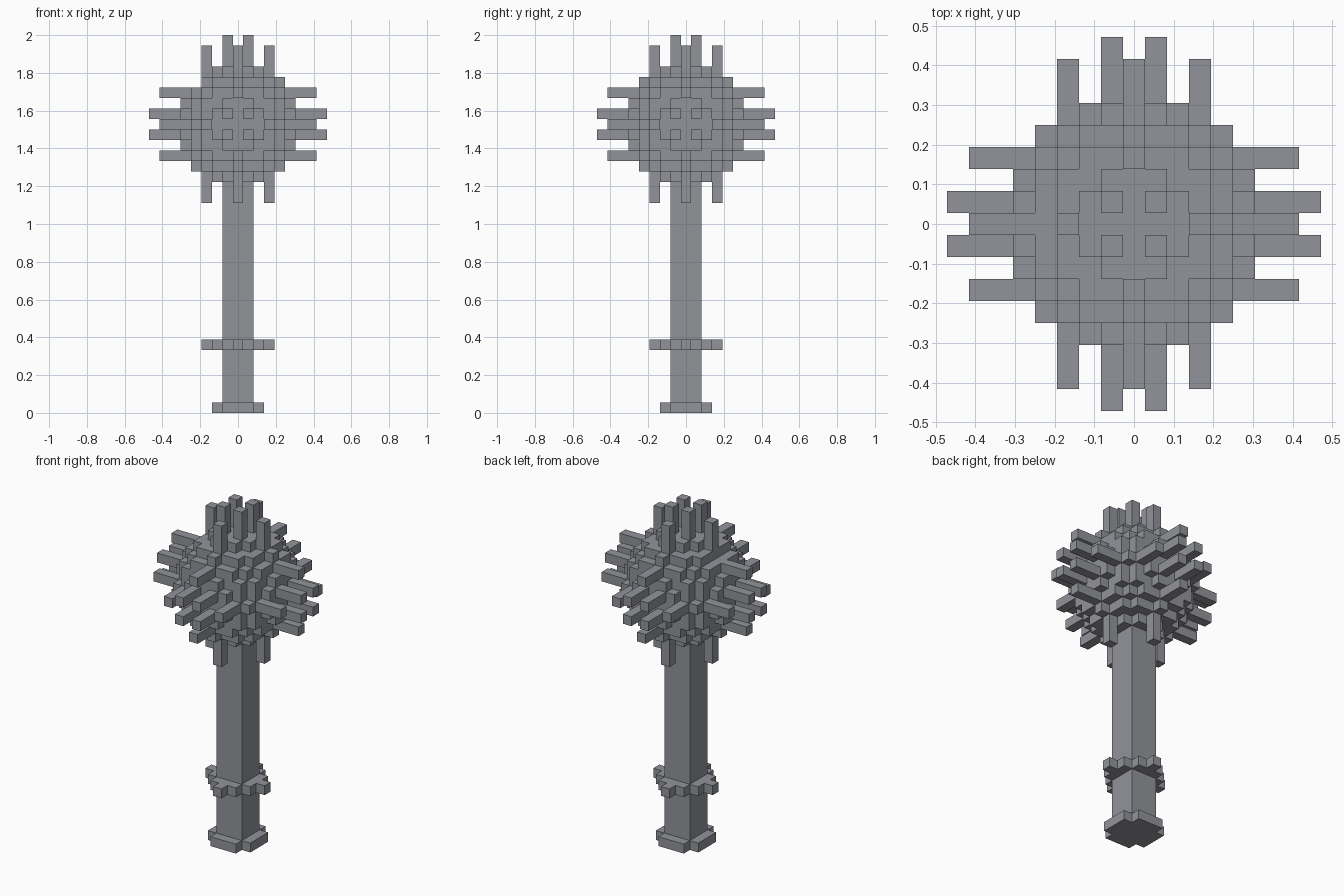
import bpy
import bmesh
from mathutils import Vector

cube = bpy.data.objects.get("Cube")
if cube:
    bpy.data.objects.remove(cube, do_unlink=True)

U = 2 / 36          # edge of one block
HEAD = 27           # layer of the head's centre
SPAN = range(-5, 6)

steel = bpy.data.materials.new("grey_steel")
steel.use_nodes = True
colour = (0.288, 0.296, 0.328, 1)
steel.diffuse_color = colour
steel.node_tree.nodes["Principled BSDF"].inputs["Base Color"].default_value = colour


def finish(name, bm):
    bmesh.ops.remove_doubles(bm, verts=bm.verts, dist=U / 100)
    bmesh.ops.dissolve_limit(bm, angle_limit=0.01, verts=bm.verts, edges=bm.edges)
    mesh = bpy.data.meshes.new(name)
    bm.to_mesh(mesh)
    bm.free()
    mesh.materials.append(steel)
    obj = bpy.data.objects.new(name, mesh)
    bpy.context.collection.objects.link(obj)
    return obj


def block_part(name, cells):
    """Outer skin of a set of blocks; layer 0 rests on the ground."""
    bm = bmesh.new()
    cells = set(cells)
    for cell in cells:
        centre = Vector(cell) + Vector((0, 0, 0.5))
        for axis in range(3):
            for sign in (-1, 1):
                normal = Vector((0, 0, 0))
                normal[axis] = sign
                if tuple(int(c) for c in Vector(cell) + normal) in cells:
                    continue
                a, b = Vector((0, 0, 0)), Vector((0, 0, 0))
                a[(axis + 1) % 3] = 0.5
                b[(axis + 2) % 3] = 0.5 * sign
                mid = centre + normal * 0.5
                bm.faces.new([bm.verts.new((mid + d) * U)
                              for d in (-a - b, a - b, a + b, b - a)])
    return finish(name, bm)


# Pommel: square plate with notched corners
block_part("pommel", [(x, y, 0) for x in SPAN for y in SPAN if x*x + y*y <= 5])

# Shaft from pommel to head
block_part("handle", [(x, y, z) for x in (-1, 0, 1) for y in (-1, 0, 1)
                      for z in range(1, HEAD - 5)])

# Stepped star-shaped guard around the shaft
block_part("guard", [(x, y, 6) for x in SPAN for y in SPAN
                     if abs(x) + abs(y) <= 3 and max(abs(x), abs(y)) > 1])

# Stepped ball, with one block chipped off
ball = {(x, y, z) for x in SPAN for y in SPAN for z in SPAN
        if x*x + y*y + z*z <= 32} - {(-4, 0, 4)}
block_part("head_ball", [(x, y, z + HEAD) for x, y, z in ball])

# Spikes on all six sides: four long inner ones and four shorter outer ones
inner = [(a, b, 8) for a in (-1, 1) for b in (-1, 1)]
outer = [(3, 0, 7), (-3, 0, 7), (0, 3, 7), (0, -3, 7)]
sides = {"left": (0, 1), "right": (0, -1), "back": (1, 1),
         "front": (1, -1), "top": (2, 1), "bottom": (2, -1)}
for side, (axis, sign) in sides.items():
    cells = []
    for a, b, reach in (outer if side == "bottom" else inner + outer):
        for n in range(4, reach + 1):
            cell = [0, 0, 0]
            cell[axis] = sign * n
            cell[(axis + 1) % 3], cell[(axis + 2) % 3] = a, b
            if tuple(cell) not in ball:
                cells.append((cell[0], cell[1], cell[2] + HEAD))
    block_part(side + "_spikes", cells)
